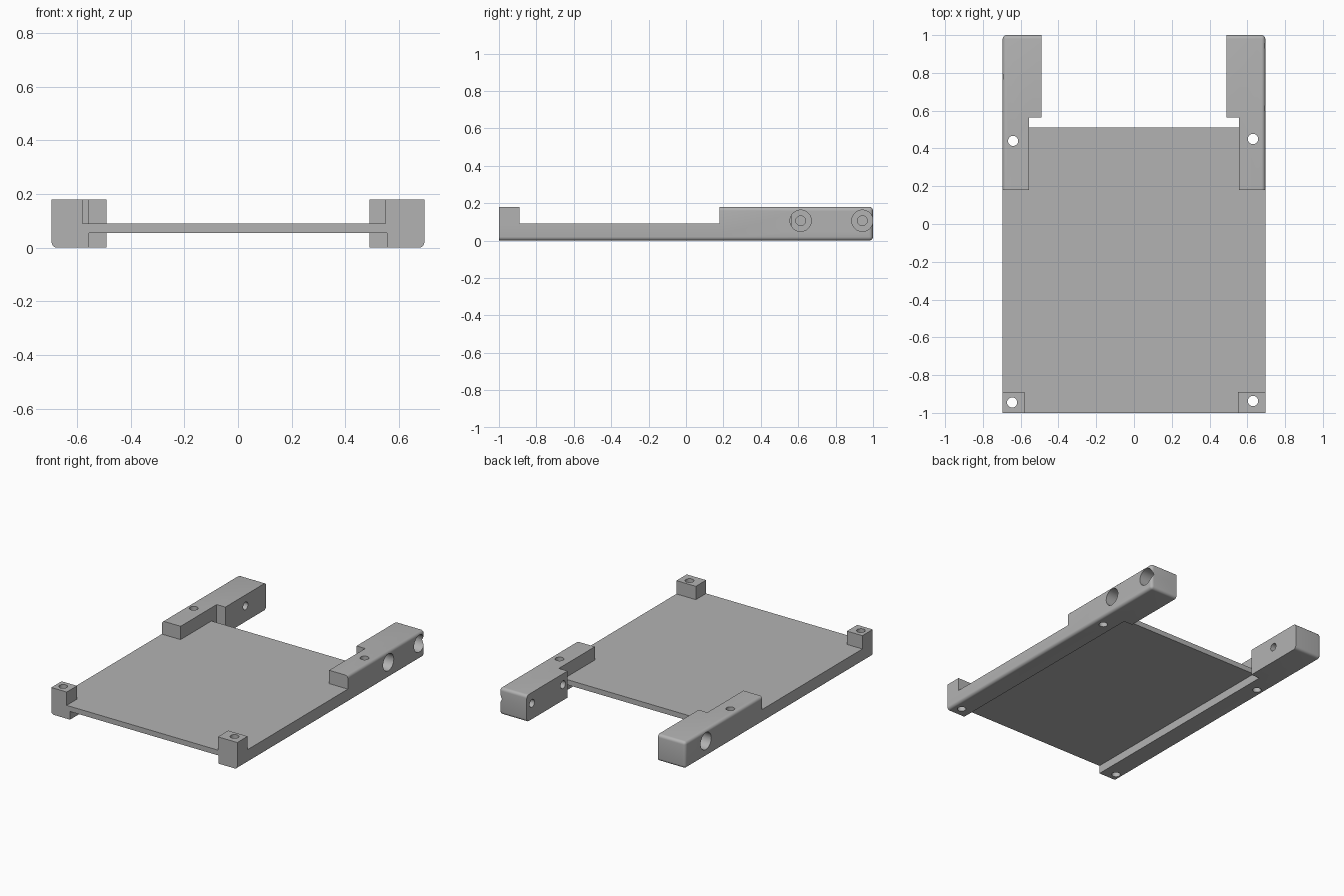
import bpy, bmesh, math
from mathutils import Matrix, Vector

cube = bpy.data.objects.get("Cube")
if cube:
    bpy.data.objects.remove(cube, do_unlink=True)

GREY = (0.45, 0.45, 0.45, 1.0)
mat = bpy.data.materials.new("plain grey")
mat.use_nodes = True
mat.diffuse_color = GREY
mat.node_tree.nodes["Principled BSDF"].inputs["Base Color"].default_value = GREY

W, TOP, LOW, FILLET = 0.695, 0.18, 0.09, 0.02   # half width, block and rail heights
INNER, STEP, POST = 0.555, 0.18, -0.89          # rail inner side, block start, post end


def add_object(name, bm):
    bmesh.ops.recalc_face_normals(bm, faces=bm.faces)
    mesh = bpy.data.meshes.new(name)
    bm.to_mesh(mesh)
    bm.free()
    mesh.materials.append(mat)
    obj = bpy.data.objects.new(name, mesh)
    bpy.context.collection.objects.link(obj)
    return obj


def prism(name, outline, z0, z1, rounded=None):
    """Extrude a plan outline and round the edges picked by a rule."""
    bm = bmesh.new()
    face = bm.faces.new([bm.verts.new((x, y, z0)) for x, y in outline])
    new = bmesh.ops.extrude_face_region(bm, geom=[face])["geom"]
    verts = [v for v in new if isinstance(v, bmesh.types.BMVert)]
    bmesh.ops.translate(bm, verts=verts, vec=(0, 0, z1 - z0))
    if rounded:
        edges = [e for e in bm.edges if rounded((e.verts[0].co + e.verts[1].co) / 2)]
        bmesh.ops.bevel(bm, geom=edges, offset=FILLET, segments=5,
                        profile=0.5, affect='EDGES')
    return add_object(name, bm)


def rect(x0, x1, y0, y1):
    return [(x0, y0), (x1, y0), (x1, y1), (x0, y1)]


def cylinders(name, items):
    """Cutter made of cylinders: centre, axis, radius, length."""
    bm = bmesh.new()
    for centre, axis, radius, length in items:
        turn = Matrix.Rotation(math.pi / 2, 4, 'Y') if axis == 'X' else Matrix()
        bmesh.ops.create_cone(bm, cap_ends=True, segments=32, radius1=radius,
                              radius2=radius, depth=length,
                              matrix=Matrix.Translation(Vector(centre)) @ turn)
    obj = add_object(name, bm)
    obj.hide_render = True
    return obj


def near(a, b):
    return abs(a - b) < 0.001


def rail_rule(m):
    return near(abs(m.x), W) and near(m.z, 0)


def block_rule(m):
    outer, back = near(abs(m.x), W), near(m.y, 1)
    flat = near(m.z, 0) or near(m.z, TOP)
    return (outer and (flat or back)) or (back and flat)


# Base plate
prism("base_plate", rect(-INNER, INNER, -1, 0.51), 0.055, LOW)

# Side rails, front posts and stepped rear blocks
solids = []
for side, s, post_inner in (("left", 1, 0.55), ("right", -1, 0.58)):
    solids.append(prism(side + "_rail", rect(s * INNER, s * W, -1, STEP),
                        0, LOW, rail_rule))
    solids.append(prism(side + "_front_post", rect(s * post_inner, s * W, -1, POST),
                        LOW, TOP))
    plan = [(INNER, STEP), (W, STEP), (W, 1), (0.49, 1), (0.49, 0.565), (INNER, 0.565)]
    solids.append(prism(side + "_rear_block", [(s * x, y) for x, y in plan],
                        0, TOP, block_rule))

# Vertical screw holes and sideways holes with wide outer bores
uprights = [(-0.64, 0.44), (0.63, 0.45), (-0.645, -0.945), (0.63, -0.937)]
sideways = [(1, 0.613), (1, 0.943), (-1, 0.78)]
thin = [((x, y, 0.1), 'Z', 0.027, 0.6) for x, y in uprights]
thin += [((s * 0.6, y, 0.106), 'X', 0.026, 0.6) for s, y in sideways]
wide = [((s * W, y, 0.106), 'X', 0.057, 0.28) for s, y in sideways]
cutters = [cylinders("hole_cutter", thin), cylinders("bore_cutter", wide)]

for obj in solids:
    for cutter in cutters:
        if cutter.name == "bore_cutter" and "block" not in obj.name:
            continue
        mod = obj.modifiers.new("holes", 'BOOLEAN')
        mod.operation = 'DIFFERENCE'
        mod.solver = 'EXACT'
        mod.object = cutter
    bpy.ops.object.select_all(action='DESELECT')
    obj.select_set(True)
    bpy.context.view_layer.objects.active = obj
    for mod in list(obj.modifiers):
        bpy.ops.object.modifier_apply(modifier=mod.name)
    bpy.ops.object.shade_smooth_by_angle(angle=math.radians(30))

for cutter in cutters:
    bpy.data.objects.remove(cutter, do_unlink=True)
